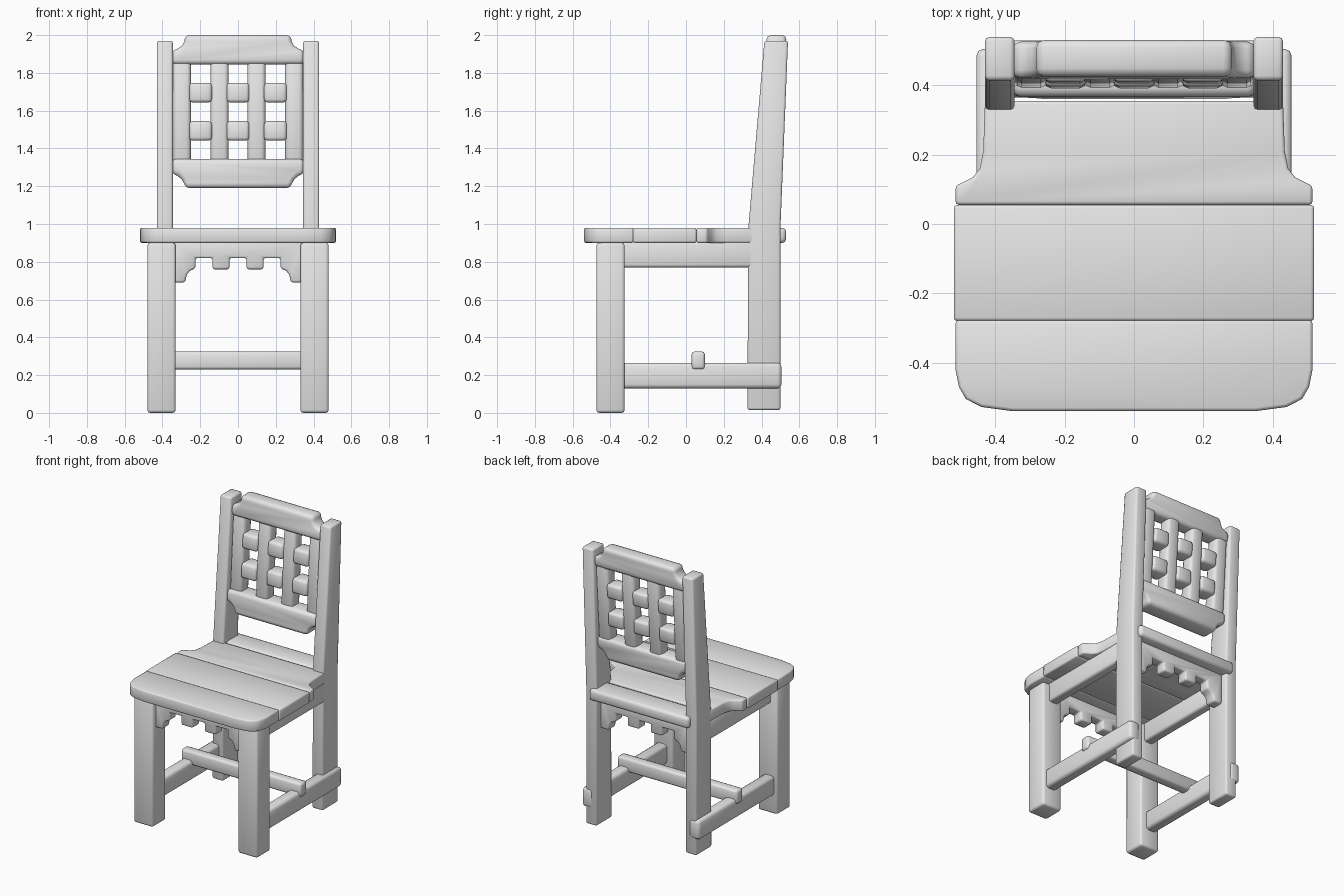
import bpy, bmesh, math
from mathutils import Vector

if "Cube" in bpy.data.objects:
    bpy.data.objects.remove(bpy.data.objects["Cube"])

grey = bpy.data.materials.new("plain_grey")
grey.use_nodes = True
grey.diffuse_color = (0.8, 0.8, 0.8, 1)
grey.node_tree.nodes["Principled BSDF"].inputs["Base Color"].default_value = (0.8, 0.8, 0.8, 1)

LEAN = 0.066


def back_y(z):
    """Depth of the middle of the leaning backrest at height z."""
    return 0.415 + LEAN * (z - 0.98)


def prism(name, outline, axis, lo, hi, bevel=0.015, lean=False):
    """Extrude a 2D outline along an axis and round its edges."""
    place = {"x": lambda a, b, c: (c, a, b),
             "y": lambda a, b, c: (a, c, b),
             "z": lambda a, b, c: (a, b, c)}[axis]
    bm = bmesh.new()
    face = bm.faces.new([bm.verts.new(place(a, b, lo)) for a, b in outline])
    new = bmesh.ops.extrude_face_region(bm, geom=[face])["geom"]
    shift = Vector(place(0, 0, hi - lo))
    bmesh.ops.translate(bm, vec=shift, verts=[v for v in new if isinstance(v, bmesh.types.BMVert)])
    bmesh.ops.recalc_face_normals(bm, faces=bm.faces)
    if lean:
        for v in bm.verts:
            v.co.y += back_y(v.co.z)
    edges = [e for e in bm.edges if e.calc_face_angle(0) > math.radians(40)]
    bmesh.ops.bevel(bm, geom=edges, offset=bevel, segments=2, profile=0.5,
                    affect="EDGES", clamp_overlap=True)
    bmesh.ops.recalc_face_normals(bm, faces=bm.faces)
    mesh = bpy.data.meshes.new(name)
    bm.to_mesh(mesh)
    bm.free()
    mesh.materials.append(grey)
    obj = bpy.data.objects.new(name, mesh)
    bpy.context.collection.objects.link(obj)
    return obj


def rect(a0, a1, b0, b1):
    return [(a0, b0), (a1, b0), (a1, b1), (a0, b1)]


def mirrored(half):
    """Close a right-hand half outline with its mirror image."""
    return half + [(-a, b) for a, b in reversed(half)]


# Legs, back posts and side rails
post = [(0.325, 0.015), (0.5, 0.015), (0.5, 0.98), (0.54, 1.97), (0.415, 1.97), (0.33, 0.98)]
for side, s in (("left", 1), ("right", -1)):
    def span(a, b):
        return sorted((s * a, s * b))
    prism(side + "_front_leg", rect(*span(0.33, 0.48), -0.475, -0.325), "z", 0, 0.9)
    prism(side + "_back_post", post, "x", *span(0.345, 0.43), bevel=0.012)
    prism(side + "_seat_rail", rect(-0.36, 0.36, 0.77, 0.91), "x", *span(0.36, 0.43))
    prism(side + "_stretcher", rect(-0.4, 0.505, 0.13, 0.265), "x", *span(0.375, 0.455), bevel=0.02)

prism("cross_stretcher", rect(-0.465, 0.465, 0.23, 0.325), "y", 0.03, 0.1)

# Seat planks
front = mirrored([(0.515, -0.277), (0.515, -0.42), (0.505, -0.47), (0.485, -0.505),
                  (0.44, -0.528), (0.35, -0.54)])
back = mirrored([(0.515, 0.055), (0.515, 0.11), (0.465, 0.135), (0.445, 0.16),
                 (0.435, 0.21), (0.43, 0.355)])
prism("front_seat_plank", front, "z", 0.9, 0.98, 0.01)
prism("middle_seat_plank", rect(-0.52, 0.52, -0.28, 0.055), "z", 0.9, 0.98, 0.01)
prism("back_seat_plank", back, "z", 0.9, 0.98, 0.01)
prism("rear_seat_board", rect(-0.385, 0.385, 0.365, 0.53), "z", 0.9, 0.98, 0.02)

# Notched aprons under the seat
apron = mirrored([(0.345, 0.91), (0.345, 0.69), (0.28, 0.69), (0.272, 0.73), (0.255, 0.752),
                  (0.225, 0.765), (0.225, 0.82), (0.135, 0.82), (0.135, 0.76),
                  (0.045, 0.76), (0.045, 0.82)])
prism("front_apron", apron, "y", -0.44, -0.36, 0.012)
prism("back_apron", apron, "y", 0.38, 0.46, 0.012)

# Backrest rails with hollowed corners
top = mirrored([(0.35, 1.845), (0.35, 1.92), (0.32, 1.928), (0.295, 1.945),
                (0.283, 1.97), (0.28, 2.0)])
bottom = mirrored([(0.35, 1.345), (0.35, 1.265), (0.32, 1.255), (0.297, 1.235),
                   (0.285, 1.212), (0.28, 1.19)])
prism("top_rail", top, "y", -0.055, 0.05, 0.022, lean=True)
prism("bottom_rail", bottom, "y", -0.07, 0.055, 0.022, lean=True)

# Backrest lattice
for i, x in enumerate((-0.297, -0.098, 0.098, 0.297)):
    prism(f"upright_slat_{i + 1}", rect(x - 0.047, x + 0.047, 1.31, 1.88), "y",
          -0.045, 0.045, 0.02, lean=True)
for row, z in enumerate((1.493, 1.695)):
    for col, x in enumerate((-0.198, 0, 0.198)):
        prism(f"cross_slat_{row + 1}_{col + 1}", rect(x - 0.06, x + 0.06, z - 0.052, z + 0.052),
              "y", -0.055, 0.055, 0.018, lean=True)

# Smooth shading with sharp edges kept
bpy.ops.object.select_all(action="DESELECT")
for obj in bpy.context.collection.objects:
    if obj.type == "MESH" and obj.data.materials and obj.data.materials[0] == grey:
        obj.select_set(True)
        bpy.context.view_layer.objects.active = obj
bpy.ops.object.shade_smooth_by_angle(angle=math.radians(60))
